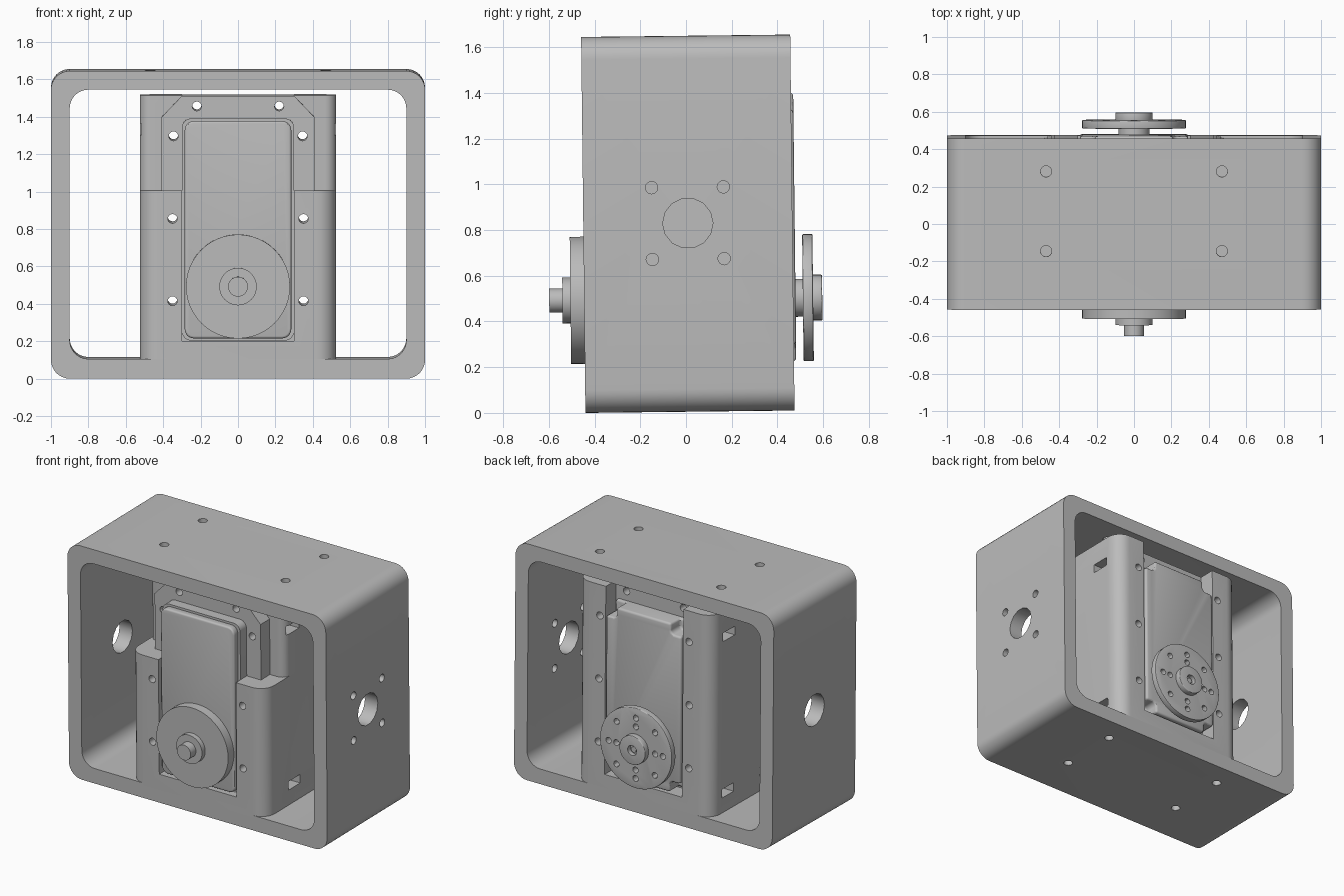
import bpy, bmesh, math
from mathutils import Matrix

cube = bpy.data.objects.get("Cube")
if cube:
    bpy.data.objects.remove(cube, do_unlink=True)

grey = bpy.data.materials.new("plain grey")
grey.use_nodes = True
grey.diffuse_color = (0.5, 0.5, 0.5, 1)
grey.node_tree.nodes["Principled BSDF"].inputs["Base Color"].default_value = (0.5, 0.5, 0.5, 1)

parts = []
FRONT, BACK = -0.44, 0.475
AXLE = 0.493


def prism(name, pts, axis, a, b, keep=True):
    """Extrude a flat outline along an axis from a to b."""
    place = {"x": lambda u, v: (a, u, v),
             "y": lambda u, v: (u, a, v),
             "z": lambda u, v: (u, v, a)}[axis]
    bm = bmesh.new()
    face = bm.faces.new([bm.verts.new(place(u, v)) for u, v in pts])
    new = bmesh.ops.extrude_face_region(bm, geom=[face])["geom"]
    shift = [b - a if axis == k else 0 for k in "xyz"]
    bmesh.ops.translate(bm, vec=shift, verts=[g for g in new if isinstance(g, bmesh.types.BMVert)])
    bmesh.ops.recalc_face_normals(bm, faces=bm.faces)
    mesh = bpy.data.meshes.new(name)
    bm.to_mesh(mesh)
    bm.free()
    mesh.materials.append(grey)
    obj = bpy.data.objects.new(name, mesh)
    bpy.context.collection.objects.link(obj)
    if keep:
        parts.append(obj)
    else:
        obj.hide_render = True
    return obj


def rounded(u0, u1, v0, v1, r_low, r_high, seg=8):
    """Rectangle with separate radii for the low-v and high-v corners."""
    pts = []
    for cu, cv, r, start in ((u1, v1, r_high, 0), (u0, v1, r_high, 1),
                             (u0, v0, r_low, 2), (u1, v0, r_low, 3)):
        if r == 0:
            pts.append((cu, cv))
            continue
        ou = cu - r if cu == u1 else cu + r
        ov = cv - r if cv == v1 else cv + r
        for i in range(seg + 1):
            t = (start + i / seg) * math.pi / 2
            pts.append((ou + r * math.cos(t), ov + r * math.sin(t)))
    return pts


def circle(u, v, r, n=16):
    return [(u + r * math.cos(2 * math.pi * i / n), v + r * math.sin(2 * math.pi * i / n))
            for i in range(n)]


def modify(obj, kind, **settings):
    """Add a modifier and bake it into the mesh."""
    mod = obj.modifiers.new(kind, kind)
    for key, value in settings.items():
        setattr(mod, key, value)
    deps = bpy.context.evaluated_depsgraph_get()
    mesh = bpy.data.meshes.new_from_object(obj.evaluated_get(deps))
    obj.modifiers.clear()
    obj.data = mesh


def cut(obj, pts, axis, a, b):
    cutter = prism("cutter", pts, axis, a, b, keep=False)
    modify(obj, "BOOLEAN", operation="DIFFERENCE", solver="EXACT", object=cutter)
    bpy.data.objects.remove(cutter, do_unlink=True)


def soften(obj, width):
    modify(obj, "BEVEL", width=width, segments=3, limit_method="ANGLE", angle_limit=math.radians(50))


# Outer frame with holes in every wall
frame = prism("outer_frame", rounded(-1, 1, 0, 1.645, 0.1, 0.1), "y", FRONT, BACK)
cut(frame, rounded(-0.9, 0.9, 0.105, 1.545, 0.1, 0.1), "y", -1, 1)
cut(frame, circle(0.0175, 0.825, 0.11, 14), "x", -2, 2)
for dy in (-0.157, 0.157):
    for dz in (-0.157, 0.157):
        cut(frame, circle(0.0175 + dy, 0.825 + dz, 0.027), "x", 0.5, 2)
for x in (-0.47, 0.47):
    for y in (-0.126, 0.3):
        cut(frame, circle(x, y, 0.03), "z", -1, 2)

# Motor holder: tall rear core and lower front block
core = prism("holder_core", rounded(-0.525, 0.525, -0.22, BACK, 0.06, 0.1), "z", 0.09, 1.51)
cut(core, rounded(-0.3, 0.3, 0.2, 2, 0, 0), "y", 0.36, 1)
block = prism("holder_front_block", rounded(-0.525, 0.525, FRONT, 0, 0.1, 0), "z", 0.09, 1.005)
cut(block, rounded(-0.3, 0.3, 0.2, 2, 0, 0), "y", -1, -0.22)

# Mounting flange with clipped top corners
flange = prism("mounting_flange", [(-0.41, 0.2), (0.41, 0.2), (0.41, 1.395), (0.3, 1.51),
                                   (-0.3, 1.51), (-0.41, 1.395)], "y", -0.32, -0.2)

# Screw holes through the holder and flange
for side in (-1, 1):
    for x, z in ((0.22, 1.455), (0.345, 1.295), (0.35, 0.855), (0.35, 0.415)):
        for obj in (core, block, flange):
            if obj is block and z > 1:
                continue
            cut(obj, circle(side * x, z, 0.025), "y", -1, 1)
    # Side slots
    for z in (0.24, 1.33):
        for y in (-0.125, 0.29):
            for obj in (core, block):
                if obj is block and (z > 1 or y > 0):
                    continue
                a, b = sorted((side * 0.4, side * 0.6))
                cut(obj, rounded(y - 0.065, y + 0.065, z - 0.03, z + 0.03, 0, 0), "x", a, b)

# Motor case, front lid and notched rear lid
front_case = prism("motor_front_case", rounded(-0.3, 0.3, 0.203, 1.39, 0.05, 0.05), "y", -0.39, -0.2)
front_lid = prism("motor_front_lid", rounded(-0.285, 0.285, 0.215, 1.377, 0.05, 0.05), "y", -0.437, -0.385)
soften(front_lid, 0.012)
rear = prism("motor_rear_case", rounded(-0.29, 0.29, 0.215, 1.39, 0, 0), "y", 0.34, 0.485)
for x in (-0.29, 0.29):
    for z in (0.215, 1.39):
        cut(rear, rounded(x - 0.08, x + 0.08, z - 0.075, z + 0.075, 0.03, 0.03), "y", 0.38, 1)
soften(rear, 0.015)

# Front idler disc, hub and shaft
for name, r, a, b in (("front_disc", 0.278, -0.5, -0.43), ("front_hub", 0.1, -0.535, -0.495),
                      ("front_shaft", 0.053, -0.593, -0.53)):
    prism(name, circle(0, AXLE, r, 48), "y", a, b)

# Rear output horn with its hole pattern
prism("rear_neck", circle(0, AXLE, 0.083, 32), "y", 0.47, 0.52)
horn = prism("rear_horn", circle(0, AXLE, 0.278, 48), "y", 0.517, 0.562)
soften(horn, 0.005)
for i in range(8):
    t = i * math.pi / 4
    for r in ((0.21,) if i % 2 else (0.15, 0.21)):
        cut(horn, circle(r * math.cos(t), AXLE + r * math.sin(t), 0.021, 12), "y", 0, 1)
hub = prism("rear_hub", circle(0, AXLE, 0.1, 32), "y", 0.555, 0.602)
soften(hub, 0.005)
cut(hub, circle(0, AXLE, 0.035), "y", 0.57, 1)
prism("rear_screw", circle(0, AXLE, 0.02, 12), "y", 0.55, 0.585)

# Slight lean of the whole assembly, then smooth curved walls
lean = Matrix.Translation((0, 0, 0.005)) @ Matrix.Rotation(0.0115, 4, "X")
bpy.ops.object.select_all(action="DESELECT")
for obj in parts:
    obj.data.transform(lean)
    obj.select_set(True)
bpy.context.view_layer.objects.active = frame
bpy.ops.object.shade_smooth_by_angle(angle=math.radians(30))
bpy.ops.object.select_all(action="DESELECT")
